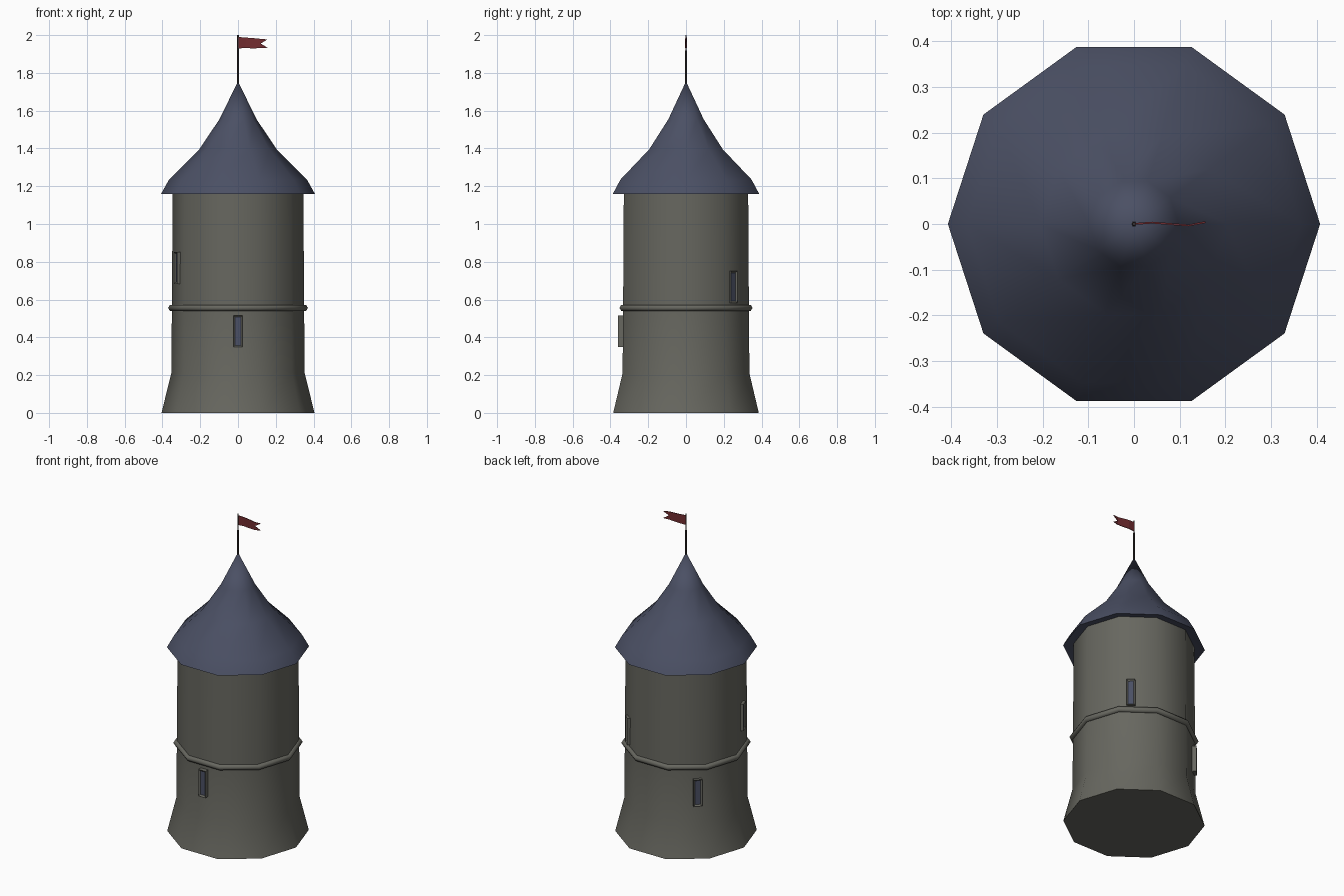
import bpy, bmesh, math
from mathutils import Matrix, Vector

if "Cube" in bpy.data.objects:
    bpy.data.objects.remove(bpy.data.objects["Cube"])

SIDES = 10


def mat(name, rgb):
    m = bpy.data.materials.new(name)
    m.diffuse_color = (*rgb, 1)
    m.use_nodes = True
    m.node_tree.nodes["Principled BSDF"].inputs["Base Color"].default_value = m.diffuse_color
    return m


STONE = mat("grey stone", (0.135, 0.135, 0.115))
SLATE = mat("blue slate", (0.070, 0.080, 0.128))
RED = mat("flag red", (0.170, 0.026, 0.030))
IRON = mat("dark pole", (0.040, 0.032, 0.030))


def finish(name, bm, mats, angle=None):
    bmesh.ops.recalc_face_normals(bm, faces=bm.faces)
    me = bpy.data.meshes.new(name)
    bm.to_mesh(me)
    bm.free()
    ob = bpy.data.objects.new(name, me)
    bpy.context.collection.objects.link(ob)
    for m in mats:
        me.materials.append(m)
    if angle:
        bpy.ops.object.select_all(action='DESELECT')
        ob.select_set(True)
        bpy.context.view_layer.objects.active = ob
        bpy.ops.object.shade_smooth_by_angle(angle=math.radians(angle))
    return ob


def lathe(name, profile, m, sides=SIDES, closed=False, angle=45):
    """Spin (radius, height) points round z; open ends are capped."""
    bm = bmesh.new()
    rings = []
    for r, z in profile:
        if r == 0:
            rings.append([bm.verts.new((0, 0, z))] * sides)
        else:
            rings.append([bm.verts.new((r * math.cos(2 * math.pi * i / sides),
                                        r * math.sin(2 * math.pi * i / sides), z))
                          for i in range(sides)])
    pairs = list(zip(rings, rings[1:]))
    if closed:
        pairs.append((rings[-1], rings[0]))
    for a, b in pairs:
        for i in range(sides):
            j = (i + 1) % sides
            bm.faces.new(list(dict.fromkeys((a[i], a[j], b[j], b[i]))))
    if not closed:
        for r in (rings[0], rings[-1]):
            if r[0] is not r[1]:
                bm.faces.new(r)
    return finish(name, bm, [m], angle)


# Tower wall with flared foot
lathe("tower_wall", [(0.405, 0), (0.353, 0.21), (0.350, 0.56), (0.346, 1.18)], STONE)

# Stone band
lathe("stone_band", [(0.352 + 0.018 * math.cos(k * math.pi / 3),
                      0.556 + 0.018 * math.sin(k * math.pi / 3)) for k in range(6)],
      STONE, closed=True, angle=62)

# Bell-shaped roof with eave
lathe("roof", [(0.34, 1.175), (0.407, 1.16), (0.365, 1.235), (0.205, 1.395),
               (0.098, 1.555), (0, 1.755)], SLATE)

# Flag pole
lathe("flag_pole", [(0.006, 1.72), (0.004, 2.0)], IRON, sides=6)

# Swallow-tailed flag, slightly waved
bm = bmesh.new()
cols = [(0.0, 1.93, 1.99), (0.04, 1.931, 1.987), (0.08, 1.930, 1.984), (0.12, 1.931, 1.980)]
rows = []
for x, lo, hi in cols:
    y = 0.003 * math.sin(x * 40)
    rows.append([bm.verts.new((x, y, z)) for z in (lo, (lo + hi) / 2, hi)])
for a, b in zip(rows, rows[1:]):
    for k in range(2):
        bm.faces.new((a[k], b[k], b[k + 1], a[k + 1]))
for k, z in ((0, 1.933), (2, 1.977)):
    tip = bm.verts.new((0.156, 0.004, z))
    bm.faces.new((rows[-1][k], tip, rows[-1][1]))
flag = finish("flag", bm, [RED])
sol = flag.modifiers.new("thickness", 'SOLIDIFY')
sol.thickness = 0.004
sol.offset = 0


# Slit windows: stone frame with recessed slate-blue slit
def window(name, azimuth, z, r):
    bm = bmesh.new()
    bmesh.ops.create_cube(bm, size=1)
    bmesh.ops.scale(bm, vec=(0.04, 0.05, 0.168), verts=bm.verts)
    front = max(bm.faces, key=lambda f: f.calc_center_median().x)
    bmesh.ops.inset_region(bm, faces=[front], thickness=0.013)
    bmesh.ops.translate(bm, verts=front.verts, vec=(-0.008, 0, 0))
    front.material_index = 1
    a = math.radians(azimuth)
    place = Matrix.Rotation(a, 4, 'Z') @ Matrix.Translation(Vector((r, 0, z)))
    bmesh.ops.transform(bm, matrix=place, verts=bm.verts)
    finish(name, bm, [STONE, SLATE])


for n, (az, z, r) in enumerate([(-90, 0.432, 0.340), (47, 0.667, 0.330),
                                (199, 0.767, 0.330), (136, 0.400, 0.340)]):
    window(f"window_{n + 1}", az, z, r)
